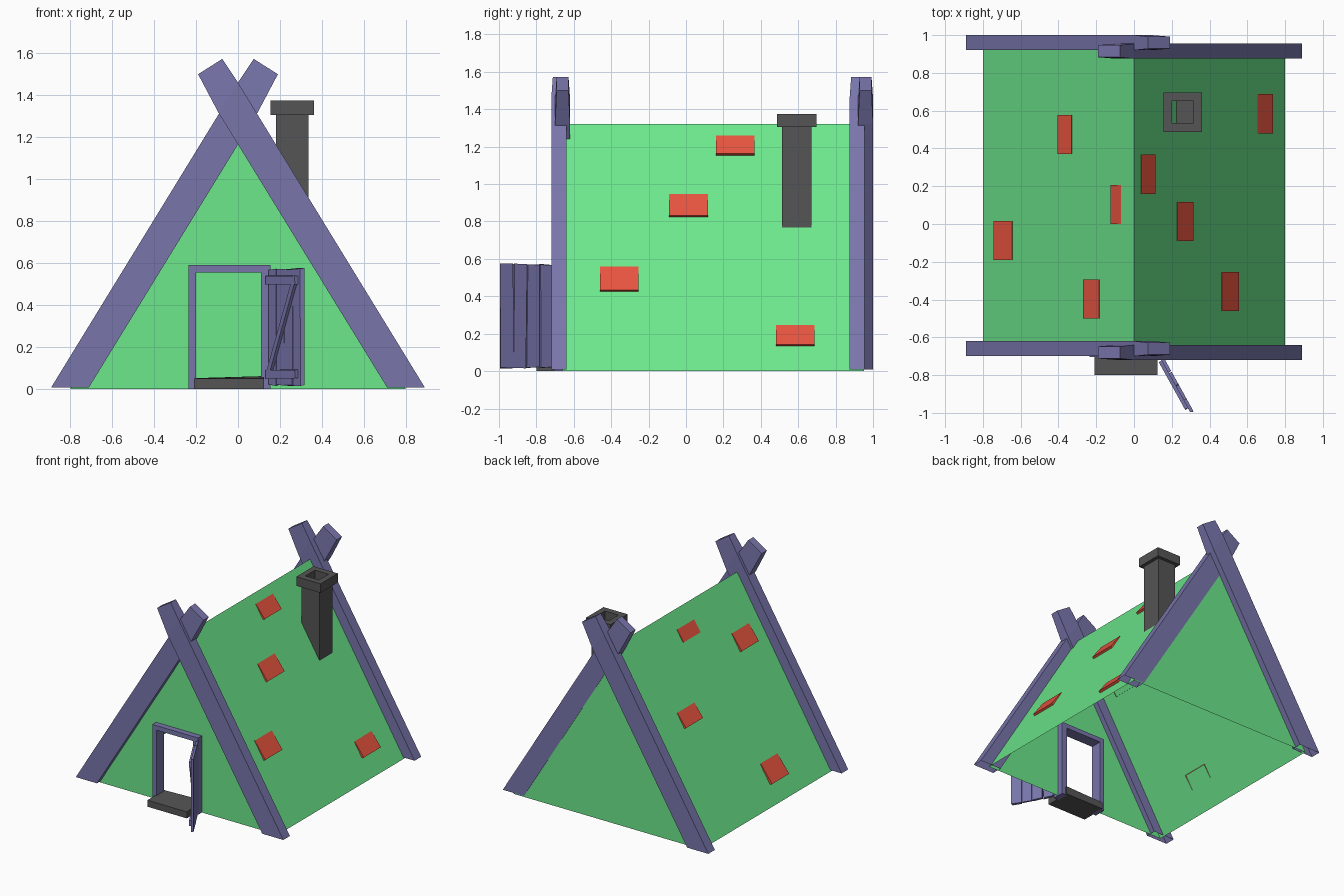
import bpy, bmesh, math, random
from mathutils import Matrix, Vector

if "Cube" in bpy.data.objects:
    bpy.data.objects.remove(bpy.data.objects["Cube"])

random.seed(4)


def material(name, rgb):
    m = bpy.data.materials.new(name)
    m.diffuse_color = (*rgb, 1)
    m.use_nodes = True
    m.node_tree.nodes["Principled BSDF"].inputs["Base Color"].default_value = m.diffuse_color
    return m


WOOD = material("wood", (0.19, 0.18, 0.41))
GREEN = material("green", (0.15, 0.80, 0.26))
RED = material("red", (0.80, 0.09, 0.05))
STONE = material("stone", (0.09, 0.09, 0.09))


def finish(name, bm, mat, fix=True):
    if fix:
        bmesh.ops.recalc_face_normals(bm, faces=bm.faces)
    me = bpy.data.meshes.new(name)
    bm.to_mesh(me)
    bm.free()
    me.materials.append(mat)
    ob = bpy.data.objects.new(name, me)
    bpy.context.collection.objects.link(ob)
    return ob


def loft(bm, rings, cap_start=True, cap_end=True):
    loops = [[bm.verts.new(p) for p in r] for r in rings]
    for a, b in zip(loops, loops[1:]):
        for i in range(len(a)):
            j = (i + 1) % len(a)
            bm.faces.new((a[i], a[j], b[j], b[i]))
    if cap_start:
        bm.faces.new(loops[0][::-1])
    if cap_end:
        bm.faces.new(loops[-1])


def box(bm, lo, hi, jitter=0.0):
    (x0, y0, z0), (x1, y1, z1) = lo, hi
    j = lambda: random.uniform(-jitter, jitter)
    loft(bm, [[(x + j(), y, z + j()) for x, y in
               ((x0, y0), (x1, y0), (x1, y1), (x0, y1))] for z in (z0, z1)])


# Shell: two thin roof sheets and two gables, open underneath
HALF, RIDGE, Y0, Y1 = 0.80, 1.32, -0.66, 0.953
roof_z = lambda x: RIDGE * (1 - abs(x) / HALF)
bm = bmesh.new()
front = [bm.verts.new((x, Y0, z)) for x, z in
         ((-HALF, 0), (-0.22, 0), (-0.22, 0.575), (0.135, 0.575), (0.135, 0), (HALF, 0), (0, RIDGE))]
back = [bm.verts.new((x, Y1, z)) for x, z in ((-HALF, 0), (HALF, 0), (0, RIDGE))]
bm.faces.new(front)
bm.faces.new((back[1], back[0], back[2]))
bm.faces.new((front[5], back[1], back[2], front[6]))
bm.faces.new((back[0], front[0], front[6], back[2]))
finish("house_shell", bm, GREEN, fix=False)


# Crossed gable beams with tapered tips, open at the foot
def beam(name, side, yc):
    sections = [((-0.89, 0.008), (-0.71, 0.008), 0.04),
                ((0.0, 1.46), (0.095, 1.32), 0.04),
                ((0.075, 1.573), (0.19, 1.50), 0.032)]
    bm = bmesh.new()
    loft(bm, [[(side * x, yc + s * h, z) for (x, z), s in
               ((a, -1), (b, -1), (b, 1), (a, 1))] for a, b, h in sections], cap_start=False)
    finish(name, bm, WOOD)


beam("front_left_beam", 1, -0.66)
beam("front_right_beam", -1, -0.68)
beam("back_left_beam", 1, 0.96)
beam("back_right_beam", -1, 0.915)

# Raised roof shingles, open at the back: (upper x, lower x, y start, lift of lower edge)
SHINGLES = [(0.04, 0.115, 0.16, 0.032), (0.23, 0.315, -0.09, 0.032),
            (0.465, 0.555, -0.46, 0.03), (0.655, 0.735, 0.48, 0.035),
            (-0.33, -0.405, 0.37, 0.032), (-0.07, -0.125, 0.0, 0.012),
            (-0.645, -0.745, -0.19, 0.04), (-0.185, -0.27, -0.50, 0.032)]
for i, (xa, xb, y, lift) in enumerate(SHINGLES):
    s = math.copysign(1, xa)
    a, b = (xa, roof_z(xa) + 0.006), (xb, roof_z(xb) + lift)
    drop = (-0.017 * s, -0.010)
    prof = [(b[0] + drop[0], b[1] + drop[1]), b, a, (a[0] + drop[0] * 0.3, a[1] + drop[1])]
    bm = bmesh.new()
    loft(bm, [[(x, yy, z) for x, z in prof] for yy in (y, y + 0.207)])
    bmesh.ops.recalc_face_normals(bm, faces=bm.faces)
    bm.faces.ensure_lookup_table()
    bmesh.ops.delete(bm, geom=[bm.faces[3]], context='FACES_ONLY')
    finish(f"shingle_{i + 1}", bm, RED, fix=False)

# Hollow chimney with a wider cap
bm = bmesh.new()
CX, CY = 0.258, 0.592


def square(hx, hy, z=None):
    pts = [(CX + hx * a, CY + hy * b) for a, b in ((-1, -1), (1, -1), (1, 1), (-1, 1))]
    return [(x, y, roof_z(x) if z is None else z) for x, y in pts]


loft(bm, [square(0.077, 0.08), square(0.077, 0.08, 1.305), square(0.103, 0.105, 1.305),
          square(0.103, 0.105, 1.375), square(0.058, 0.058, 1.375), square(0.058, 0.058, 0.95)],
     cap_start=False)
finish("chimney", bm, STONE)

# Door frame
frame = [(-0.235, 0), (-0.235, 0.59), (0.155, 0.59), (0.155, 0),
         (0.11, 0), (0.11, 0.555), (-0.2, 0.555), (-0.2, 0)]
bm = bmesh.new()
loft(bm, [[(x, y, z) for x, z in frame] for y in (-0.705, -0.615)])
finish("door_frame", bm, WOOD)

# Stone doorstep
bm = bmesh.new()
box(bm, (-0.21, -0.80, 0), (0.125, -0.60, 0.05))
for v in bm.verts:
    if v.co.z > 0.01 and v.co.y > -0.7:
        v.co.z += 0.012 if v.co.x > 0 else 0.002
finish("doorstep", bm, STONE)

# Open door of rough planks, with battens and a diagonal brace
bm = bmesh.new()
W = 0.325 / 4
for i in range(4):
    box(bm, (i * W + 0.002, -0.009, 0.018), (i * W + W - 0.002, 0.009, 0.572), 0.005)
for z in (0.05, 0.50):
    box(bm, (0.01, -0.026, z), (0.295, -0.008, z + 0.042), 0.003)
loft(bm, [[(x + dx, y, z) for dx, y in ((0, -0.024), (0.035, -0.024), (0.035, -0.008), (0, -0.008))]
          for x, z in ((0.015, 0.09), (0.25, 0.50))])
door = finish("door", bm, WOOD)
door.matrix_world = Matrix.Translation(Vector((0.15, -0.712, 0))) @ Matrix.Rotation(math.radians(-61), 4, 'Z')
